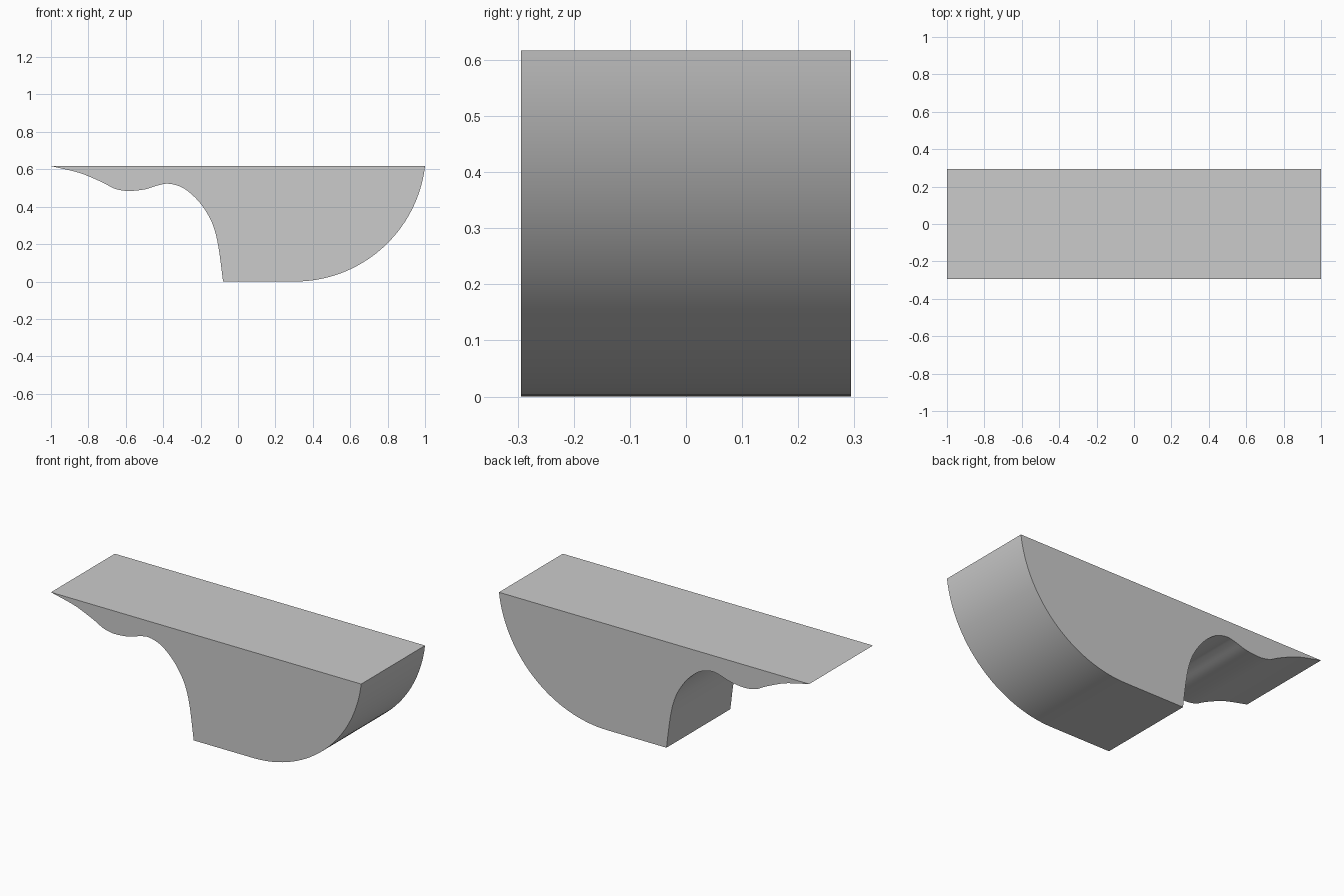
import bpy, bmesh, math
from mathutils import Vector

if "Cube" in bpy.data.objects:
    bpy.data.objects.remove(bpy.data.objects["Cube"])

HALF_WIDTH = 0.294
TOP = 0.617


def smooth_path(points, steps=5):
    """Catmull-Rom curve through 2D points."""
    p = [Vector(q) for q in points]
    p = [2 * p[0] - p[1]] + p + [2 * p[-1] - p[-2]]
    out = []
    for i in range(1, len(p) - 2):
        a, b, c, d = p[i - 1:i + 3]
        for s in range(steps):
            t = s / steps
            out.append(0.5 * (2 * b + (c - a) * t + (2 * a - 5 * b + 4 * c - d) * t * t
                              + (3 * b - a - 3 * c + d) * t ** 3))
    return out + [p[-2]]


# Wavy underside, from the left tip down to the foot
wave = smooth_path([(-1, TOP), (-0.866, 0.586), (-0.80, 0.563), (-0.717, 0.526),
                    (-0.658, 0.496), (-0.588, 0.484), (-0.497, 0.493), (-0.428, 0.514),
                    (-0.374, 0.523), (-0.31, 0.508), (-0.257, 0.474), (-0.2, 0.416),
                    (-0.15, 0.338), (-0.12, 0.257), (-0.1, 0.155), (-0.08, 0)])

# Rounded right side, from the flat bottom up to the top edge
radius, cx = 0.7, 0.305
end = math.acos((radius - TOP) / radius)
arc = [Vector((cx + radius * math.sin(end * i / 32), radius - radius * math.cos(end * i / 32)))
       for i in range(33)]
arc[-1].x = 1.0

# Extrude the profile across the depth
bm = bmesh.new()
face = bm.faces.new([bm.verts.new((v.x, -HALF_WIDTH, v.y)) for v in wave + arc])
ext = bmesh.ops.extrude_face_region(bm, geom=[face])
moved = [g for g in ext["geom"] if isinstance(g, bmesh.types.BMVert)]
bmesh.ops.translate(bm, verts=moved, vec=(0, 2 * HALF_WIDTH, 0))
bmesh.ops.recalc_face_normals(bm, faces=bm.faces)
mesh = bpy.data.meshes.new("curved_block")
bm.to_mesh(mesh)
bm.free()

block = bpy.data.objects.new("curved_block", mesh)
bpy.context.collection.objects.link(block)
bpy.context.view_layer.objects.active = block
block.select_set(True)
bpy.ops.object.shade_smooth_by_angle(angle=math.radians(30))
